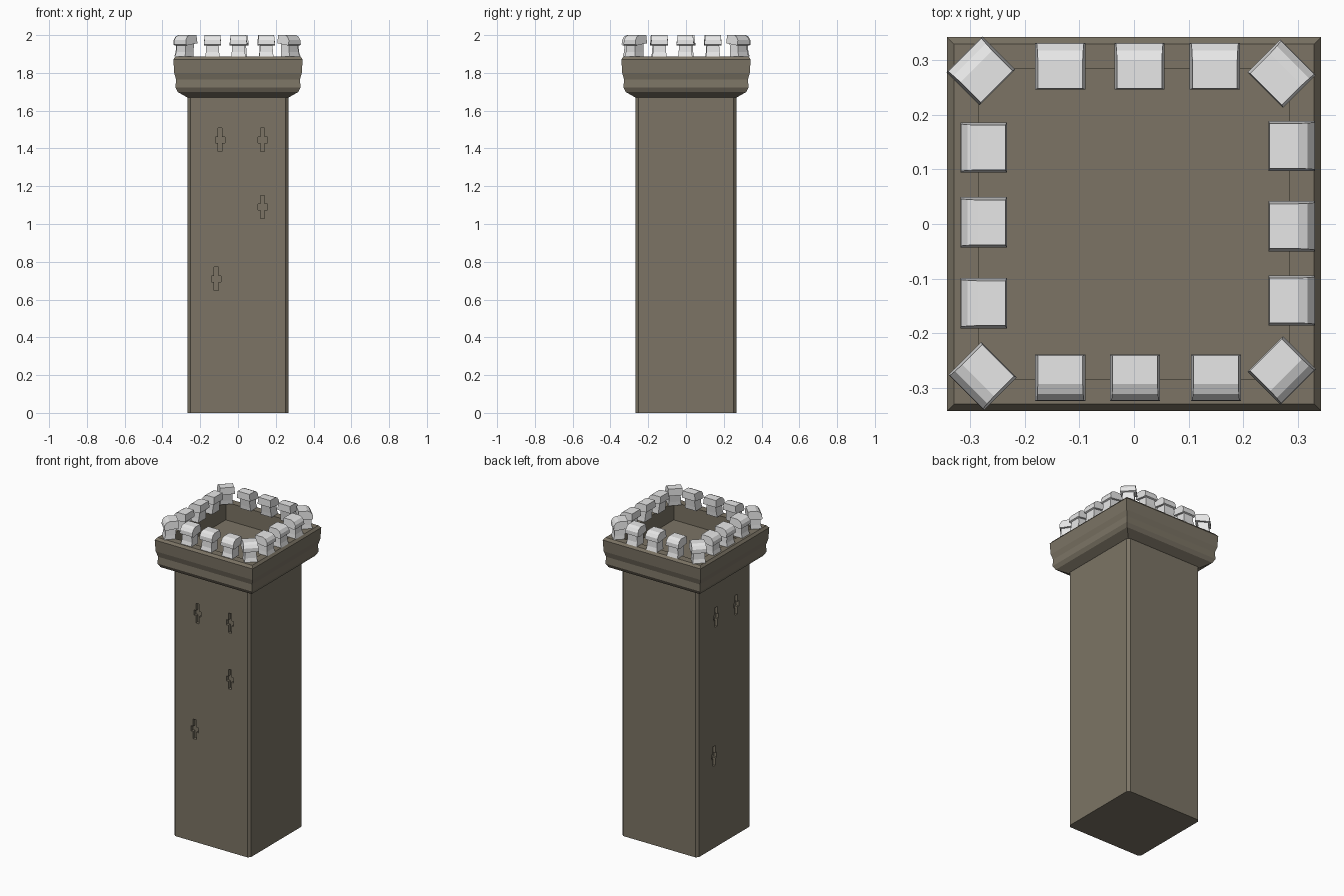
import bpy, bmesh, math
from mathutils import Matrix, Vector

if "Cube" in bpy.data.objects:
    bpy.data.objects.remove(bpy.data.objects["Cube"])


def material(name, rgb):
    m = bpy.data.materials.new(name)
    m.diffuse_color = (*rgb, 1)
    m.use_nodes = True
    m.node_tree.nodes["Principled BSDF"].inputs["Base Color"].default_value = m.diffuse_color
    return m


STONE = material("brown_stone", (0.20, 0.175, 0.13))
PALE = material("pale_stone", (0.8, 0.8, 0.8))


def make_object(name, bm, mat):
    bmesh.ops.recalc_face_normals(bm, faces=bm.faces)
    me = bpy.data.meshes.new(name)
    bm.to_mesh(me)
    bm.free()
    if mat:
        me.materials.append(mat)
    ob = bpy.data.objects.new(name, me)
    bpy.context.collection.objects.link(ob)
    return ob


def loft(bm, rings, cap_start=True, cap_end=True):
    """Skin a list of equal-length point rings."""
    vs = [[bm.verts.new(p) for p in r] for r in rings]
    for a, b in zip(vs, vs[1:]):
        for i in range(len(a)):
            j = (i + 1) % len(a)
            bm.faces.new((a[i], a[j], b[j], b[i]))
    if cap_start:
        bm.faces.new(vs[0][::-1])
    if cap_end:
        bm.faces.new(vs[-1])


def square(r, z):
    return [(-r, -r, z), (r, -r, z), (r, r, z), (-r, r, z)]


def chamfered(r, c, z):
    k = r - c
    return [(-k, -r, z), (k, -r, z), (r, -k, z), (r, k, z),
            (k, r, z), (-k, r, z), (-r, k, z), (-r, -k, z)]


# Shaft with chamfered corners
bm = bmesh.new()
loft(bm, [chamfered(0.267, 0.015, 0), chamfered(0.267, 0.015, 1.675)])
shaft = make_object("tower_shaft", bm, STONE)

# Cross-shaped arrow slits: (position along face, height) for front and left faces
W, A, T, H = 0.011, 0.025, 0.016, 0.062
CROSS = [(-W, -H), (W, -H), (W, -T), (A, -T), (A, T), (W, T),
         (W, H), (-W, H), (-W, T), (-A, T), (-A, -T), (-W, -T)]
FRONT = [(-0.095, 1.445), (0.13, 1.445), (0.13, 1.09), (-0.115, 0.71)]
LEFT = [(0.08, 1.45), (-0.12, 1.45), (0.10, 0.58)]
bm = bmesh.new()
for u, z in FRONT:
    loft(bm, [[(u + a, y, z + b) for a, b in CROSS] for y in (-0.30, -0.247)])
for u, z in LEFT:
    loft(bm, [[(x, u + a, z + b) for a, b in CROSS] for x in (-0.30, -0.247)])
cutter = make_object("slit_cutter", bm, STONE)
cutter.hide_render = True
mod = shaft.modifiers.new("slits", "BOOLEAN")
mod.operation = "DIFFERENCE"
mod.solver = "EXACT"
mod.object = cutter
bpy.context.view_layer.objects.active = shaft
shaft.select_set(True)
bpy.ops.object.modifier_apply(modifier=mod.name)
bpy.data.objects.remove(cutter)

# Flared parapet with moulded outside and sunken floor
PROFILE = [(0.255, 1.67), (0.268, 1.67), (0.318, 1.698), (0.331, 1.722),
           (0.328, 1.765), (0.338, 1.80), (0.342, 1.872), (0.330, 1.887),
           (0.285, 1.887), (0.285, 1.775)]
bm = bmesh.new()
loft(bm, [square(r, z) for r, z in PROFILE], cap_start=False)
make_object("parapet", bm, STONE)


# Merlon: tapered block with an overhanging rounded cap; local +y faces outward
def merlon(name, x, y, angle):
    bm = bmesh.new()
    body = [(0.038, -0.022, 0.043, 1.886), (0.035, -0.024, 0.036, 1.91),
            (0.032, -0.030, 0.034, 1.957)]
    loft(bm, [[(-w, a, z), (w, a, z), (w, b, z), (-w, b, z)] for w, a, b, z in body])
    cap = [(-0.042, 1.957, 0.046), (0.034, 1.946, 0.046), (0.043, 1.950, 0.046),
           (0.042, 1.974, 0.043), (0.030, 1.992, 0.042), (0.012, 2.0, 0.041),
           (-0.040, 2.0, 0.041)]
    loft(bm, [[(s * w, d, z) for d, z, w in cap] for s in (-1, 1)])
    bm.transform(Matrix.Translation((x, y, 0)) @ Matrix.Rotation(angle, 4, "Z"))
    make_object(name, bm, PALE)


Q = math.pi / 2
for i, x in enumerate((-0.135, 0.01, 0.148)):
    merlon(f"back_merlon_{i}", x, 0.288, 0)
for i, x in enumerate((-0.135, 0.002, 0.15)):
    merlon(f"front_merlon_{i}", x, -0.281, 2 * Q)
for i, y in enumerate((-0.145, 0.003, 0.14)):
    merlon(f"left_merlon_{i}", -0.275, y, Q)
for i, y in enumerate((-0.14, -0.004, 0.143)):
    merlon(f"right_merlon_{i}", 0.288, y, -Q)

# Diagonal corner merlons
for name, x, y, k in (("back_left", -0.28, 0.28, 0.5), ("back_right", 0.27, 0.275, -0.5),
                      ("front_left", -0.277, -0.278, 1.5), ("front_right", 0.27, -0.268, -1.5)):
    merlon(f"{name}_corner_merlon", x, y, k * Q)
